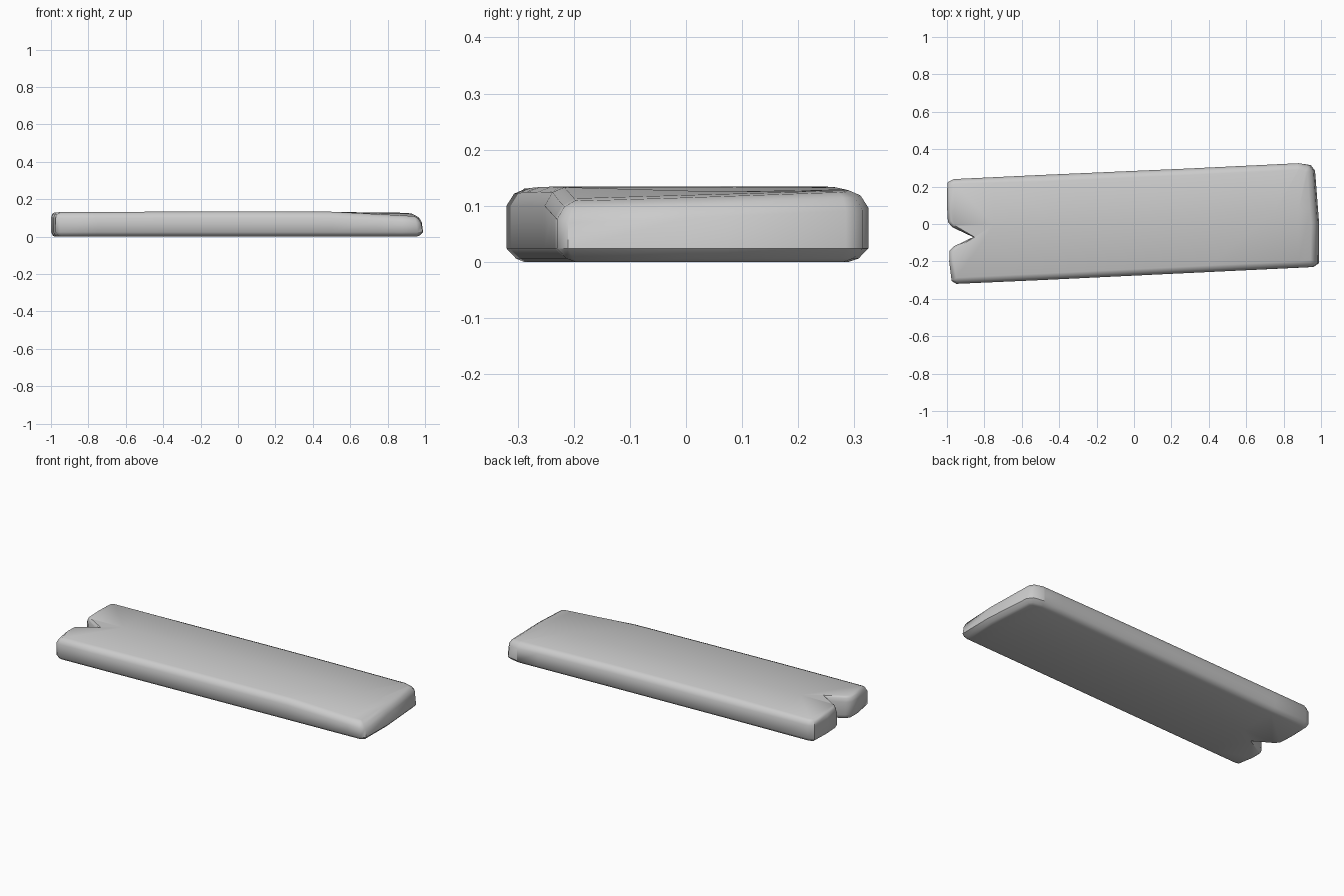
import bpy, bmesh, math
from mathutils import Vector

if "Cube" in bpy.data.objects:
    bpy.data.objects.remove(bpy.data.objects["Cube"])

# Plank outline, counter-clockwise: x, y, edge rounding amount
outline = [
    (-0.95, -0.32, 0.035), (-0.5, -0.3, 0.035), (0.5, -0.252, 0.035),
    (0.96, -0.23, 0.035), (0.988, -0.21, 0.04), (0.99, 0.0, 0.035),
    (0.968, 0.285, 0.035), (0.945, 0.315, 0.04), (0.88, 0.325, 0.035),
    (0.3, 0.297, 0.035), (-0.5, 0.262, 0.035), (-0.965, 0.24, 0.025),
    (-0.998, 0.222, 0.025), (-1.0, 0.1, 0.018), (-0.995, 0.01, 0.018),
    (-0.97, -0.018, 0.015), (-0.86, -0.07, 0.008), (-0.96, -0.118, 0.015),
    (-0.985, -0.14, 0.018), (-0.988, -0.2, 0.018), (-0.975, -0.305, 0.03),
]


def inward(i):
    p, c, n = (Vector(outline[(i + k) % len(outline)][:2]) for k in (-1, 0, 1))
    t = (c - p).normalized() + (n - c).normalized()
    return Vector((-t.y, t.x)).normalized()


def end_dip(x, y):
    # The top falls away at the right end, most at the front corner
    ramp = max(0.0, (x - 0.75) / 0.24)
    return ramp ** 2 * (0.012 + 0.022 * max(0.0, min(1.0, (0.25 - y) / 0.48)))


def ring(bm, z, amount, top=False):
    verts = []
    for i, (x, y, r) in enumerate(outline):
        p = Vector((x, y)) + inward(i) * r * amount
        if top and x > 0.9:
            p.x -= 0.008
        dz = end_dip(p.x, p.y) if top else 0.0
        verts.append(bm.verts.new((p.x, p.y, z - dz)))
    return verts


bm = bmesh.new()
rings = [
    ring(bm, 0.0, 1.0), ring(bm, 0.006, 0.5), ring(bm, 0.024, 0.0),
    ring(bm, 0.1, 0.0, True), ring(bm, 0.121, 0.4, True), ring(bm, 0.13, 1.0, True),
]
count = len(outline)
for low, high in zip(rings, rings[1:]):
    for i in range(count):
        j = (i + 1) % count
        bm.faces.new((low[i], low[j], high[j], high[i]))
bm.faces.new(rings[0][::-1])
bm.faces.new(rings[-1])

# Cross cuts let the top bow gently
for x in (-0.75, -0.4, 0.0, 0.4, 0.75, 0.88):
    bmesh.ops.bisect_plane(bm, geom=bm.verts[:] + bm.edges[:] + bm.faces[:],
                           plane_co=(x, 0, 0), plane_no=(1, 0, 0))
bmesh.ops.bisect_plane(bm, geom=bm.verts[:] + bm.edges[:] + bm.faces[:],
                       plane_co=(0, 0.03, 0), plane_no=(-0.045, 1, 0))
for v in bm.verts:
    if v.co.z > 0.11:
        v.co.z += 0.004 * max(0.0, 1 - v.co.x ** 2)
bmesh.ops.recalc_face_normals(bm, faces=bm.faces[:])

mesh = bpy.data.meshes.new("plank")
bm.to_mesh(mesh)
bm.free()
plank = bpy.data.objects.new("plank", mesh)
bpy.context.collection.objects.link(plank)
bpy.context.view_layer.objects.active = plank
plank.select_set(True)
bpy.ops.object.shade_smooth_by_angle(angle=math.radians(45))
